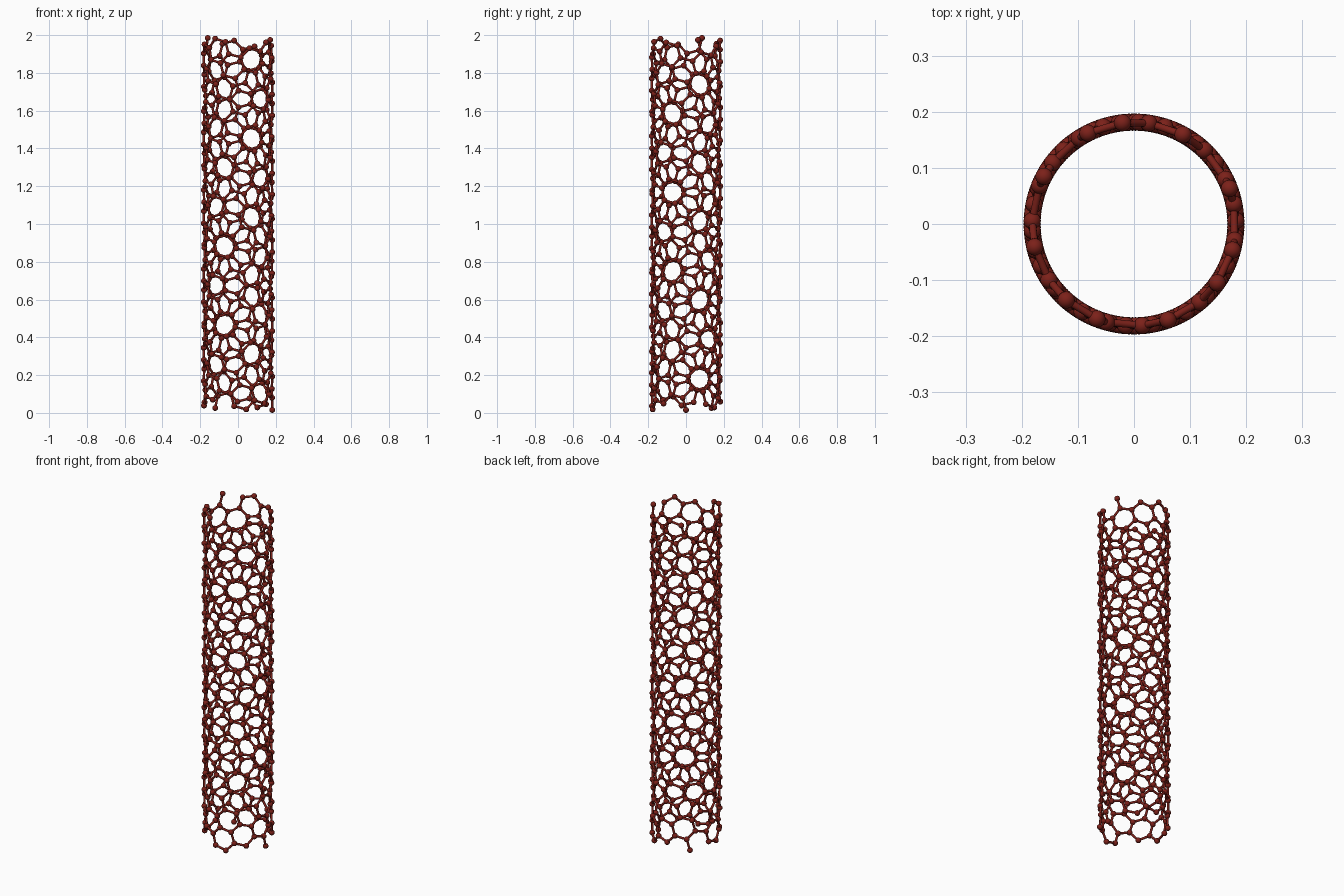
import bpy, bmesh, math
from mathutils import Vector, Matrix

if "Cube" in bpy.data.objects:
    bpy.data.objects.remove(bpy.data.objects["Cube"])

# Chiral hexagonal lattice tube (8, 3): one full unit cell, 582 lattice steps around and along
STEPS = 582
ATOM_R, BOND_R = 0.0155, 0.0065
PERIOD = (2 - 2 * ATOM_R) * STEPS / 580
RADIUS = PERIOD / (2 * math.pi * math.sqrt(3))
NEIGHBOURS = [(33, -5), (-24, -14), (-9, 19)]

red = bpy.data.materials.new("dark_red")
red.diffuse_color = (0.2, 0.015, 0.01, 1)
red.use_nodes = True
red.node_tree.nodes["Principled BSDF"].inputs["Base Color"].default_value = red.diffuse_color


def place(p, z):
    a = 2 * math.pi * p / STEPS
    return Vector((RADIUS * math.cos(a), RADIUS * math.sin(a), ATOM_R + z * PERIOD / STEPS))


def template(build):
    bm = bmesh.new()
    build(bm)
    bm.verts.ensure_lookup_table()
    verts = [v.co.copy() for v in bm.verts]
    faces = [[v.index for v in f.verts] for f in bm.faces]
    bm.free()
    return verts, faces


def stamp(name, shape, matrices):
    verts, faces = [], []
    for m in matrices:
        n = len(verts)
        verts += [m @ v for v in shape[0]]
        faces += [[i + n for i in f] for f in shape[1]]
    mesh = bpy.data.meshes.new(name)
    mesh.from_pydata(verts, [], faces)
    mesh.polygons.foreach_set("use_smooth", [True] * len(faces))
    mesh.materials.append(red)
    mesh.update()
    obj = bpy.data.objects.new(name, mesh)
    bpy.context.collection.objects.link(obj)


# Walk the lattice: each cell gives one atom of each kind
atoms, bonds = [], []
for i in range(8):
    for j in range(-30, 10):
        p, z = 3 * (19 * i + 14 * j), 3 * (3 * i - 8 * j)
        if 0 <= z < STEPS:
            atoms.append(place(p, z))
        if 0 <= z - 5 < STEPS:
            atoms.append(place(p + 33, z - 5))
        for dp, dz in NEIGHBOURS:
            if 0 <= z < STEPS and 0 <= z + dz < STEPS:
                bonds.append((place(p, z), place(p + dp, z + dz)))

# Atoms: small balls
ball = template(lambda bm: bmesh.ops.create_uvsphere(
    bm, u_segments=16, v_segments=10, radius=ATOM_R))
stamp("atoms", ball, [Matrix.Translation(c) for c in atoms])

# Bonds: thin rods between neighbouring atoms
rod = template(lambda bm: bmesh.ops.create_cone(
    bm, cap_ends=False, segments=12, radius1=BOND_R, radius2=BOND_R, depth=1))
stamp("bonds", rod, [
    Matrix.Translation((a + b) / 2)
    @ (b - a).to_track_quat('Z', 'Y').to_matrix().to_4x4()
    @ Matrix.Diagonal((1, 1, (b - a).length, 1)) for a, b in bonds])
